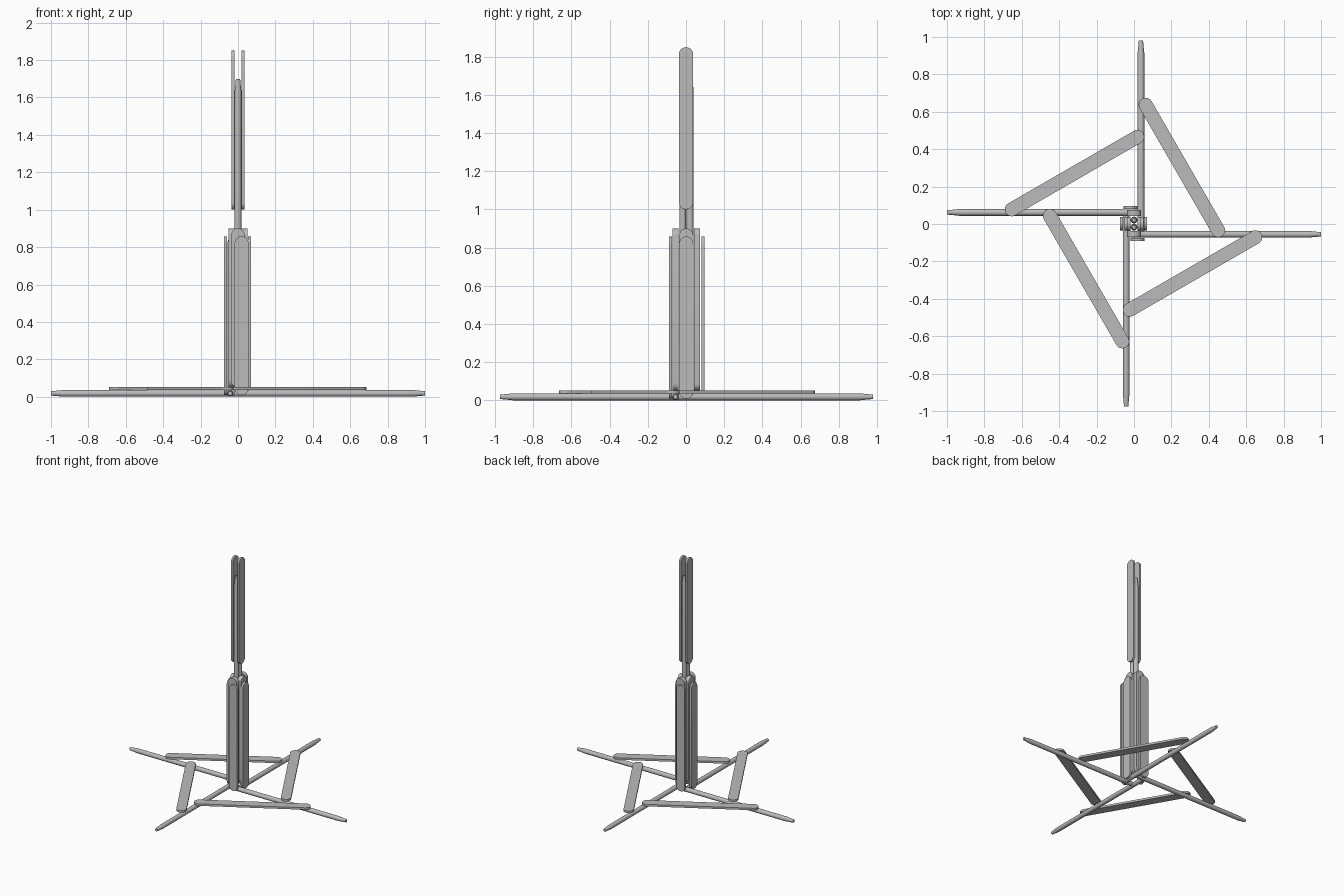
import bpy
import bmesh
import math
from mathutils import Matrix, Vector

cube = bpy.data.objects.get("Cube")
if cube:
    bpy.data.objects.remove(cube, do_unlink=True)

grey = bpy.data.materials.new("plain_grey")
grey.use_nodes = True
colour = (0.5, 0.5, 0.5, 1)
grey.diffuse_color = colour
grey.node_tree.nodes["Principled BSDF"].inputs["Base Color"].default_value = colour

R = 0.018       # rod radius
T = 0.016       # stick thickness
W = 0.037       # stick half width
L = 0.85        # stick length
ROD = 1.02      # rod length


def finish(name, bm, matrix):
    bmesh.ops.recalc_face_normals(bm, faces=bm.faces)
    bm.transform(matrix)
    mesh = bpy.data.meshes.new(name)
    bm.to_mesh(mesh)
    bm.free()
    mesh.materials.append(grey)
    obj = bpy.data.objects.new(name, mesh)
    bpy.context.collection.objects.link(obj)
    bpy.ops.object.select_all(action="DESELECT")
    obj.select_set(True)
    bpy.context.view_layer.objects.active = obj
    bpy.ops.object.shade_smooth_by_angle(angle=math.radians(30))


def frame(origin, along, normal):
    """Local z runs along the part, local x is its thickness direction."""
    z = Vector(along).normalized()
    x = Vector(normal).normalized()
    y = z.cross(x)
    m = Matrix((x, y, z)).transposed().to_4x4()
    m.translation = Vector(origin)
    return m


def rod(name, tip, along, normal):
    """Round rod that ends in a short blunt taper at its tip."""
    bm = bmesh.new()
    rings = []
    for z, r in ((-ROD, R), (-0.065, R), (-0.05, 0.016), (0, 0.0115)):
        rings.append([bm.verts.new((r * math.cos(a), r * math.sin(a), z))
                      for a in (math.tau * i / 24 for i in range(24))])
    for low, high in zip(rings, rings[1:]):
        for i in range(24):
            j = (i + 1) % 24
            bm.faces.new((low[i], low[j], high[j], high[i]))
    bm.faces.new(rings[0])
    bm.faces.new(rings[-1])
    finish(name, bm, frame(tip, along, normal))


def stick(name, centre, along, normal):
    """Flat stick with half-round ends."""
    bm = bmesh.new()
    outline = []
    for end in (1, -1):
        for i in range(13):
            a = math.pi * i / 12
            outline.append(bm.verts.new((-T / 2, end * W * math.cos(a),
                                         end * (L / 2 - W + W * math.sin(a)))))
    face = bm.faces.new(outline)
    top = bmesh.ops.extrude_face_region(bm, geom=[face])["geom"]
    bmesh.ops.translate(bm, vec=(T, 0, 0),
                        verts=[v for v in top if isinstance(v, bmesh.types.BMVert)])
    finish(name, bm, frame(centre, along, normal))


X, Y, Z = Vector((1, 0, 0)), Vector((0, 1, 0)), Vector((0, 0, 1))

# Four base rods set in a pinwheel
rod("base_rod_right", (-1, 0.062, R), -X, Z)
rod("base_rod_left", (1, -0.055, R), X, Z)
rod("base_rod_back", (0.037, 0.98, R), Y, Z)
rod("base_rod_front", (-0.042, -0.975, R), -Y, Z)

# Diagonal braces lying on the base rods
c, s = math.cos(math.radians(30)), 0.5
for name, x, y, along in (("brace_back_right", -0.318, 0.272, (c, s, 0)),
                          ("brace_back_left", 0.256, 0.302, (s, -c, 0)),
                          ("brace_front_left", 0.313, -0.265, (c, s, 0)),
                          ("brace_front_right", -0.256, -0.292, (s, -c, 0))):
    stick(name, (x, y, 2 * R + T / 2), along, Z)

# Pair of upright rods in the mast
for name, y in (("mast_rod_back", 0.021), ("mast_rod_front", -0.017)):
    rod(name, (0, y, 1.7), Z, X)

# Mast sticks: two inner layers above the base rods, one outer layer to the ground
for side, label in ((1, "left"), (-1, "right")):
    for layer in range(2):
        stick(f"inner_stick_{label}_{layer}",
              (side * (0.027 + layer * T), 0.001, 0.475), Z, X)
    stick(f"outer_stick_{label}", (side * 0.064 - 0.003, 0.001, L / 2 + 0.008), Z, X)
    stick(f"upper_stick_{label}", (side * 0.028, 0, 1.425), Z, X)

for side, label in ((1, "back"), (-1, "front")):
    for layer in range(2):
        stick(f"inner_stick_{label}_{layer}",
              (0, side * (0.048 + layer * T) + 0.002, 0.475), Z, Y)
    stick(f"outer_stick_{label}",
          (-side * 0.019, side * 0.085 + 0.003, L / 2 + 0.008), Z, Y)
